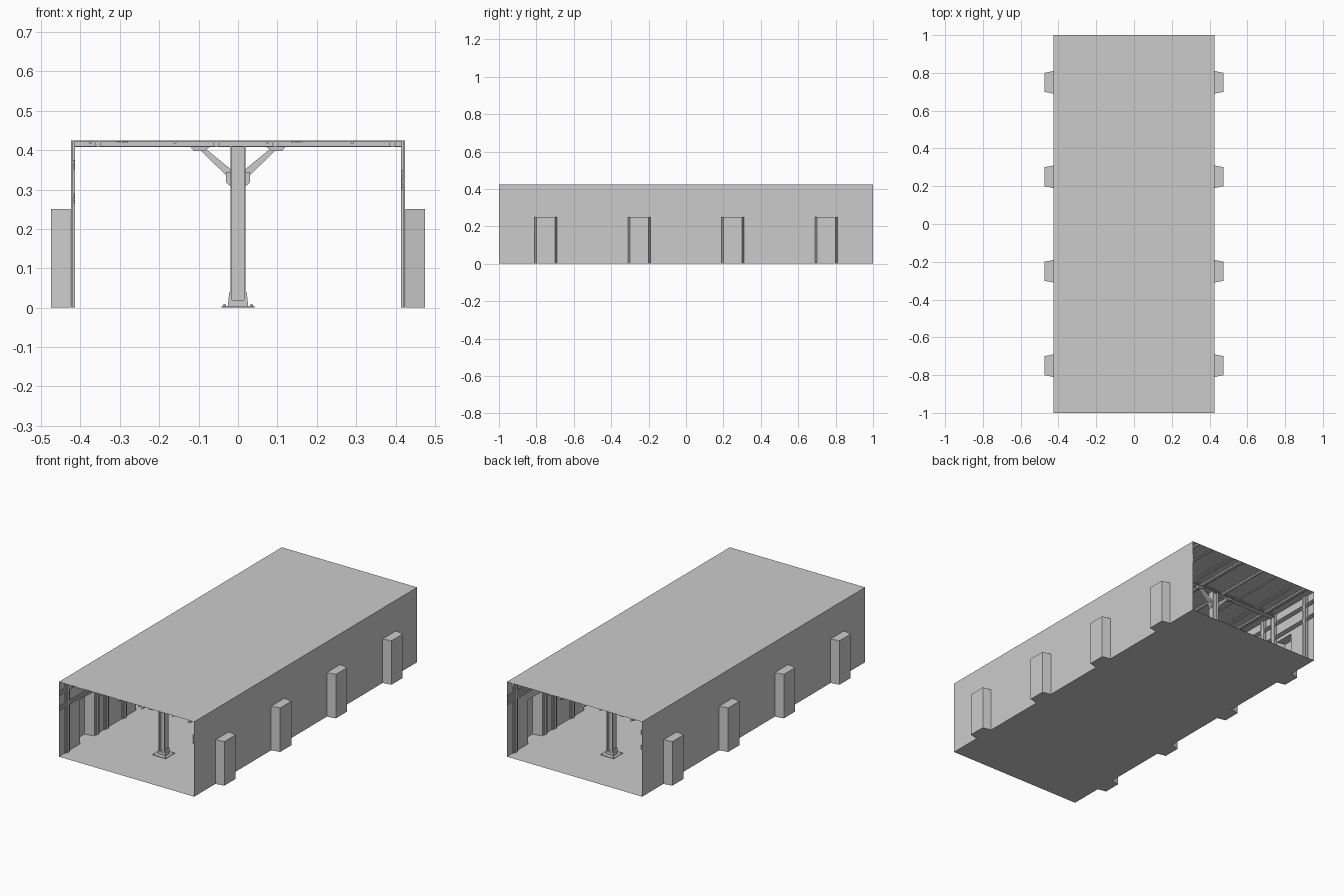
import bpy, bmesh, math
from mathutils import Matrix, Vector

cube = bpy.data.objects.get("Cube")
if cube:
    bpy.data.objects.remove(cube, do_unlink=True)

W, L, H = 0.425, 1.0, 0.425        # half width, half length, height
NICHES = (-0.75, -0.25, 0.25, 0.75)
FRAMES = (-0.667, 0, 0.667)        # column and beam positions

grey = bpy.data.materials.new("concrete_grey")
grey.use_nodes = True
grey.diffuse_color = (0.6, 0.6, 0.6, 1)
bsdf = grey.node_tree.nodes["Principled BSDF"]
bsdf.inputs["Base Color"].default_value = (0.6, 0.6, 0.6, 1)
bsdf.inputs["Roughness"].default_value = 0.8


def finish(name, bm, smooth=False):
    mesh = bpy.data.meshes.new(name)
    bm.to_mesh(mesh)
    bm.free()
    mesh.materials.append(grey)
    obj = bpy.data.objects.new(name, mesh)
    bpy.context.collection.objects.link(obj)
    if smooth:
        bpy.ops.object.select_all(action='DESELECT')
        obj.select_set(True)
        bpy.context.view_layer.objects.active = obj
        bpy.ops.object.shade_smooth_by_angle()
    return obj


def quad(bm, *points):
    bm.faces.new([bm.verts.new(p) for p in points])


def box(bm, x0, x1, y0, y1, z0, z1):
    m = Matrix.Translation(((x0 + x1) / 2, (y0 + y1) / 2, (z0 + z1) / 2))
    m = m @ Matrix.Diagonal((x1 - x0, y1 - y0, z1 - z0, 1))
    bmesh.ops.create_cube(bm, size=1, matrix=m)


def prism(bm, outline, y0, y1):
    """Extrude an (x, z) outline along y."""
    face = bm.faces.new([bm.verts.new((x, y0, z)) for x, z in outline])
    ext = bmesh.ops.extrude_face_region(bm, geom=[face])["geom"]
    verts = [v for v in ext if isinstance(v, bmesh.types.BMVert)]
    bmesh.ops.translate(bm, verts=verts, vec=(0, y1 - y0, 0))
    bmesh.ops.recalc_face_normals(bm, faces=bm.faces)


def pipe(bm, x, z, r, sides=8):
    m = Matrix.Translation((x, 0, z)) @ Matrix.Rotation(math.pi / 2, 4, 'X')
    bmesh.ops.create_cone(bm, cap_ends=True, segments=sides, radius1=r,
                          radius2=r, depth=2 * L, matrix=m)


# Floor and roof sheets
for name, z in (("floor", 0), ("roof", H)):
    bm = bmesh.new()
    quad(bm, (-W, -L, z), (W, -L, z), (W, L, z), (-W, L, z))
    finish(name, bm)

# Side walls with tapered niches that open to the inside
TOP, OUT = 0.25, 0.475
for side, label in ((1, "left"), (-1, "right")):
    bm = bmesh.new()
    x, xo = side * W, side * OUT
    quad(bm, (x, -L, TOP), (x, L, TOP), (x, L, H), (x, -L, H))
    start = -L
    for c in NICHES + (None,):
        end = L if c is None else c - 0.06
        quad(bm, (x, start, 0), (x, end, 0), (x, end, TOP), (x, start, TOP))
        if c is None:
            break
        start = c + 0.06
        plan = [(x, end), (xo, c - 0.05), (xo, c + 0.05), (x, start)]
        for (ax, ay), (bx, by) in zip(plan, plan[1:]):
            quad(bm, (ax, ay, 0), (bx, by, 0), (bx, by, TOP), (ax, ay, TOP))
        for z in (0, TOP):
            quad(bm, *[(px, py, z) for px, py in plan])
    bmesh.ops.remove_doubles(bm, verts=bm.verts, dist=0.0001)
    bmesh.ops.recalc_face_normals(bm, faces=bm.faces)
    # Sheets should face outwards
    if sum(f.normal.x * f.calc_area() for f in bm.faces) * side < 0:
        bmesh.ops.reverse_faces(bm, faces=bm.faces)
    finish(label + "_wall", bm)

    # Wall posts: wide flange with a narrow raised web
    bm = bmesh.new()
    for y in (-0.93, -0.58, -0.42, 0.42, 0.58, 0.93) + FRAMES:
        a, b, c = sorted((side * 0.424, side * 0.419, side * 0.414))
        inner, outer = ((a, b), (b, c)) if side > 0 else ((b, c), (a, b))
        box(bm, *outer, y - 0.022, y + 0.022, 0.001, H - 0.001)
        box(bm, *inner, y - 0.01, y + 0.01, 0.001, H - 0.001)
    finish(label + "_wall_posts", bm)

# Cross beams: I profile spanning the hall
for i, y in enumerate(FRAMES):
    bm = bmesh.new()
    box(bm, -W + 0.002, W - 0.002, y - 0.016, y + 0.016, 0.408, 0.411)
    box(bm, -W + 0.002, W - 0.002, y - 0.005, y + 0.005, 0.411, 0.421)
    box(bm, -W + 0.002, W - 0.002, y - 0.016, y + 0.016, 0.421, 0.424)
    finish(f"cross_beam_{i + 1}", bm)

    # Column: two flanges joined by a web, on a gusseted foot plate
    bm = bmesh.new()
    for s in (-1, 1):
        x0, x1 = sorted((s * 0.015, s * 0.019))
        box(bm, x0, x1, y - 0.018, y + 0.018, 0.004, 0.408)
    box(bm, -0.015, 0.015, y - 0.004, y + 0.004, 0.004, 0.408)
    box(bm, -0.015, 0.015, y - 0.017, y + 0.017, 0.004, 0.02)
    box(bm, -0.042, 0.042, y - 0.042, y + 0.042, 0.001, 0.004)
    for s in (-1, 1):
        prism(bm, [(s * 0.019, 0.004), (s * 0.026, 0.004),
                   (s * 0.022, 0.04), (s * 0.019, 0.04)], y - 0.018, y + 0.018)
    # Foot bolts
    for sx in (-1, 1):
        for sy in (-1, 1):
            m = Matrix.Translation((sx * 0.034, y + sy * 0.034, 0.006))
            bmesh.ops.create_cone(bm, cap_ends=True, segments=6, radius1=0.004,
                                  radius2=0.004, depth=0.005, matrix=m)
    finish(f"column_{i + 1}", bm)

    # Diagonal braces with end plates against column and beam
    bm = bmesh.new()
    for s in (-1, 1):
        prism(bm, [(s * 0.019, 0.338), (s * 0.03, 0.336), (s * 0.098, 0.402),
                   (s * 0.08, 0.402), (s * 0.019, 0.352)], y - 0.008, y + 0.008)
        prism(bm, [(s * 0.019, 0.308), (s * 0.03, 0.318), (s * 0.03, 0.345),
                   (s * 0.019, 0.345)], y - 0.012, y + 0.012)
        prism(bm, [(s * 0.072, 0.408), (s * 0.12, 0.408), (s * 0.112, 0.398),
                   (s * 0.085, 0.398)], y - 0.012, y + 0.012)
    finish(f"braces_{i + 1}", bm)

# Ceiling pipes along the hall
bm = bmesh.new()
for x in (-0.355, -0.055, 0.095, 0.392):
    pipe(bm, x, 0.416, 0.008, 12)
for x in (-0.375, -0.16, 0.075, 0.29):
    pipe(bm, x, 0.42, 0.004)
finish("ceiling_pipes", bm, smooth=True)

# Cable bundles on ceiling and walls
bm = bmesh.new()
for x0 in (-0.305, 0.138):
    for k in range(5):
        pipe(bm, x0 + k * 0.006, 0.4215, 0.0025, 6)
for x, z0, count in ((-0.418, 0.352, 4), (-0.418, 0.267, 4), (0.418, 0.3, 8)):
    for k in range(count):
        pipe(bm, x, z0 + k * 0.0068, 0.0035 if k % 2 else 0.0028, 6)
finish("cable_bundles", bm, smooth=True)
